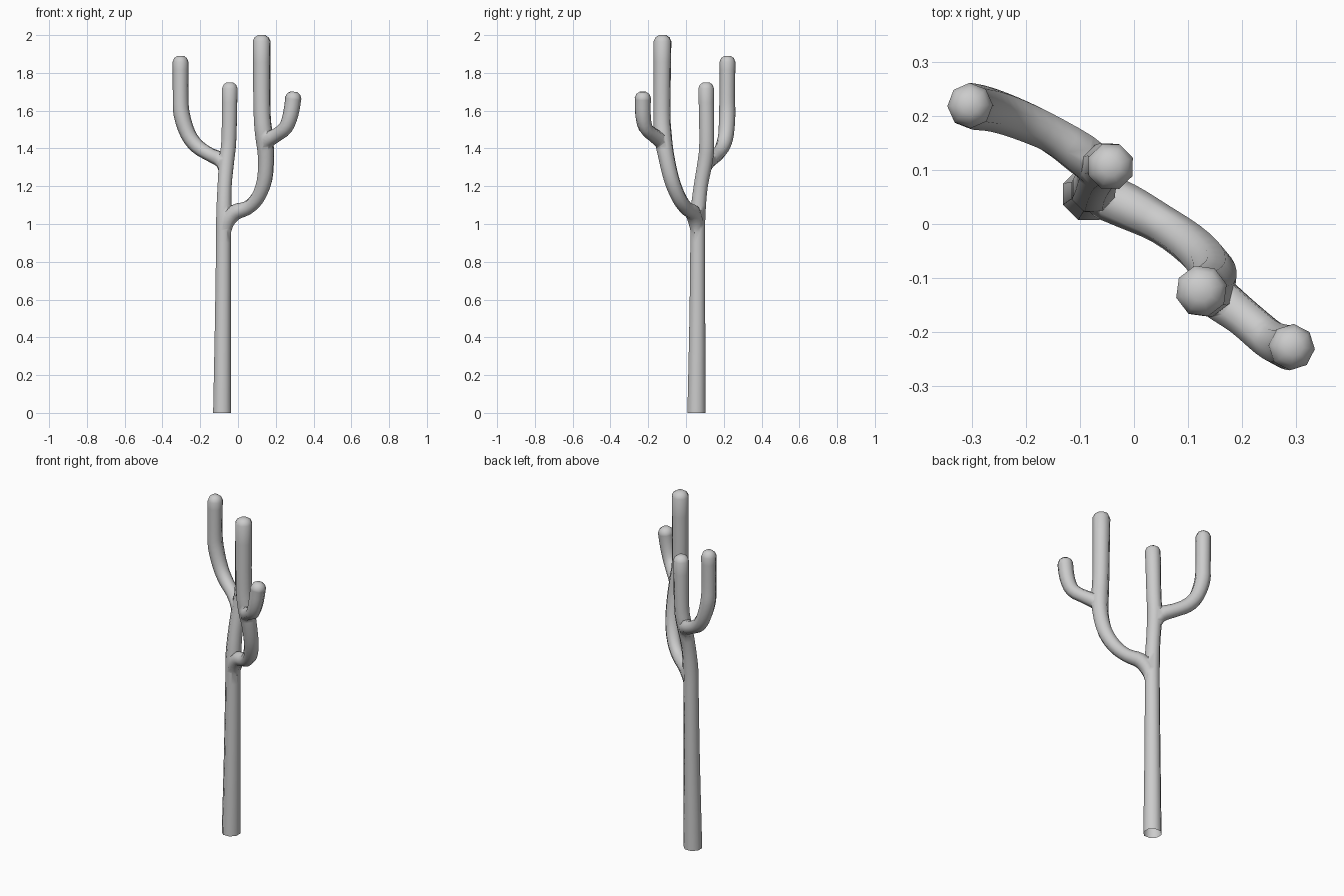
import bpy, bmesh, math
from mathutils import Vector

if "Cube" in bpy.data.objects:
    bpy.data.objects.remove(bpy.data.objects["Cube"])

SIDES = 8


def spline(pts, steps=3):
    """Catmull-Rom through (x, y, z, radius) points."""
    p = [Vector(q) for q in pts]
    p = [p[0] * 2 - p[1]] + p + [p[-1] * 2 - p[-2]]
    out = []
    for i in range(1, len(p) - 2):
        a, b, c, d = p[i - 1:i + 3]
        for s in range(steps):
            t = s / steps
            out.append(0.5 * (b * 2 + (c - a) * t + (a * 2 - b * 5 + c * 4 - d) * t * t
                              + (b * 3 - a - c * 3 + d) * t ** 3))
    return out + [p[-2]]


def limb(name, pts):
    """Round tube along a path, ending in a domed tip at the last point."""
    path = spline(pts)
    end = path.pop()
    axis = (end.xyz - path[-1].xyz).normalized()
    for back, k in ((0.032, 1.0), (0.012, 0.8), (0.0, 0.4)):
        q = end.xyz - axis * back
        path.append(Vector((*q, end.w * k)))
    bm = bmesh.new()
    rings, u = [], Vector((1, 0, 0))
    for i, p in enumerate(path):
        t = (path[min(i + 1, len(path) - 1)].xyz - path[max(i - 1, 0)].xyz).normalized()
        if i == 0 and p.z == 0:
            t = Vector((0, 0, 1))
        u = (u - t * u.dot(t)).normalized()
        v = t.cross(u)
        ring = []
        for k in range(SIDES):
            a = 2 * math.pi * (k + 0.5) / SIDES
            ring.append(bm.verts.new(p.xyz + (u * math.cos(a) + v * math.sin(a)) * p.w * 1.03))
        rings.append(ring)
    for r, s in zip(rings, rings[1:]):
        for k in range(SIDES):
            n = (k + 1) % SIDES
            bm.faces.new((r[k], r[n], s[n], s[k]))
    bm.faces.new(rings[0][::-1])
    bm.faces.new(rings[-1])
    me = bpy.data.meshes.new(name)
    bm.to_mesh(me)
    bm.free()
    ob = bpy.data.objects.new(name, me)
    bpy.context.collection.objects.link(ob)
    return ob


# Main trunk, bending back into the middle stem
trunk = limb("cactus_trunk", [
    (-.084, .055, 0, .05), (-.080, .060, .5, .044), (-.077, .062, .9, .041),
    (-.075, .063, 1.05, .042), (-.071, .078, 1.2, .039), (-.060, .103, 1.34, .042),
    (-.048, .110, 1.45, .041), (-.043, .106, 1.75, .043)])

# Arms
arms = [
    limb("left_arm", [
        (-.067, .09, 1.27, .03), (-.085, .12, 1.335, .040), (-.15, .165, 1.368, .036),
        (-.215, .195, 1.41, .038), (-.264, .212, 1.475, .040), (-.298, .218, 1.58, .042),
        (-.304, .218, 1.68, .040), (-.304, .220, 1.89, .041)]),
    limb("right_arm", [
        (-.075, .06, .93, .03), (-.058, .052, 1.01, .040), (-.015, .034, 1.062, .041),
        (.05, .000, 1.085, .036), (.105, -.038, 1.14, .038), (.141, -.076, 1.235, .041),
        (.148, -.105, 1.36, .043), (.138, -.122, 1.47, .047), (.127, -.127, 1.6, .045),
        (.125, -.124, 2.0, .047)]),
    limb("small_arm", [
        (.142, -.105, 1.38, .03), (.155, -.135, 1.44, .040), (.205, -.175, 1.472, .036),
        (.252, -.214, 1.51, .037), (.280, -.228, 1.585, .040), (.297, -.228, 1.70, .042)]),
]

# Fuse the arms into the trunk
bpy.context.view_layer.objects.active = trunk
for arm in arms:
    m = trunk.modifiers.new("fuse", 'BOOLEAN')
    m.operation = 'UNION'
    m.solver = 'EXACT'
    m.object = arm
    bpy.ops.object.modifier_apply(modifier=m.name)
    bpy.data.objects.remove(arm)

# Open underside
bm = bmesh.new()
bm.from_mesh(trunk.data)
bmesh.ops.delete(bm, geom=[f for f in bm.faces if all(v.co.z < 1e-4 for v in f.verts)],
                 context='FACES')
bm.to_mesh(trunk.data)
bm.free()

trunk.select_set(True)
bpy.ops.object.shade_smooth_by_angle(angle=math.radians(70))
